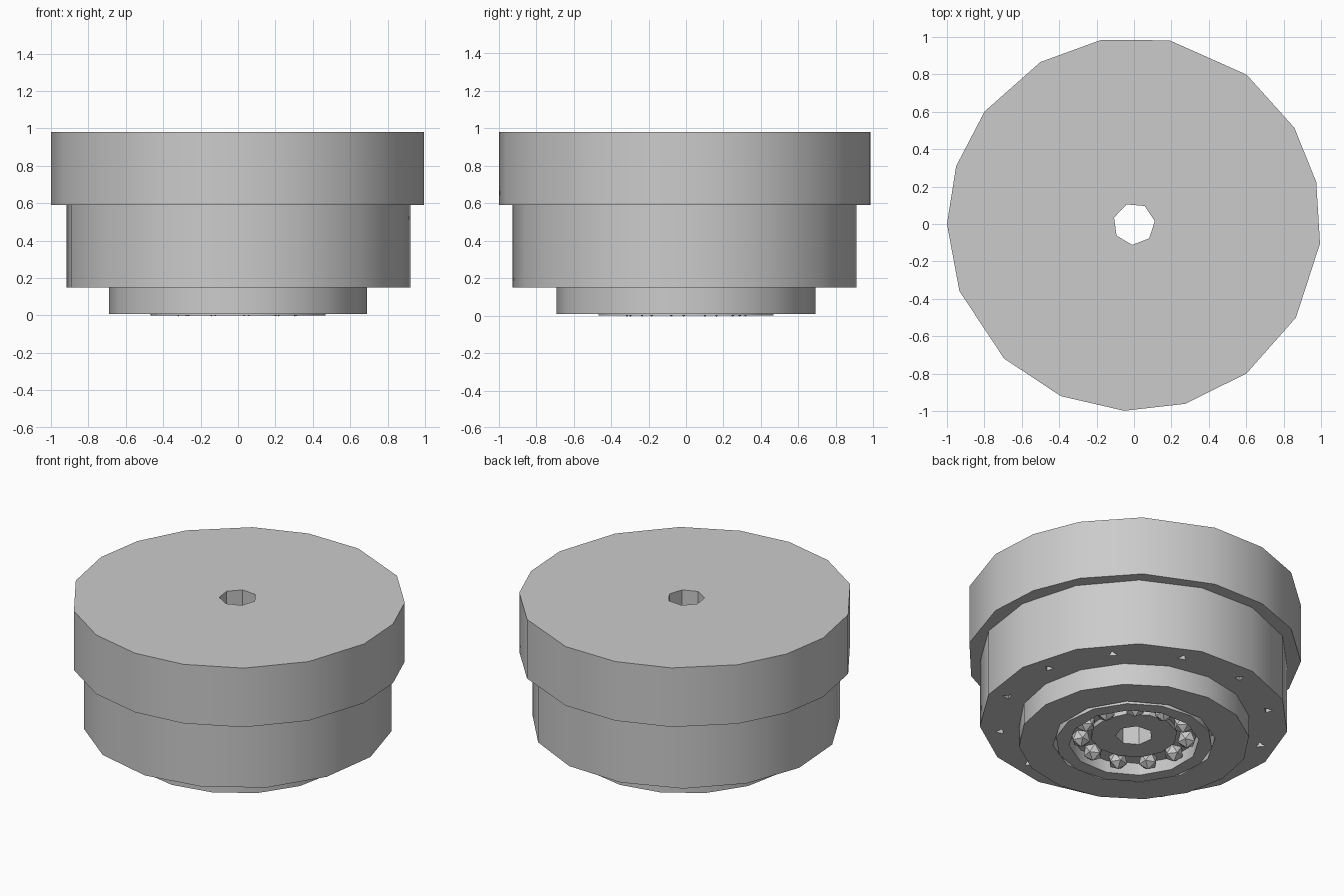
import bpy
import bmesh
from math import cos, sin, radians
from mathutils import Matrix

cube = bpy.data.objects.get("Cube")
if cube:
    bpy.data.objects.remove(cube, do_unlink=True)

grey = bpy.data.materials.new("machined grey")
grey.use_nodes = True
COLOUR = (0.6, 0.6, 0.6, 1)
grey.diffuse_color = COLOUR
grey.node_tree.nodes["Principled BSDF"].inputs["Base Color"].default_value = COLOUR


def add_object(name, bm):
    mesh = bpy.data.meshes.new(name)
    bmesh.ops.recalc_face_normals(bm, faces=bm.faces)
    bm.to_mesh(mesh)
    bm.free()
    mesh.materials.append(grey)
    obj = bpy.data.objects.new(name, mesh)
    bpy.context.collection.objects.link(obj)
    return obj


def even(sides, phase):
    return [phase + 360 * i / sides for i in range(sides)]


def extrude_polygon(bm, angles, radius, z0, z1, centre=(0, 0)):
    """Closed prism with corners at the given angles in degrees."""
    rings = [[bm.verts.new((centre[0] + radius * cos(radians(a)),
                            centre[1] + radius * sin(radians(a)), z))
              for a in angles] for z in (z0, z1)]
    bm.faces.new(rings[0][::-1])
    bm.faces.new(rings[1])
    n = len(angles)
    for i in range(n):
        j = (i + 1) % n
        bm.faces.new((rings[0][i], rings[0][j], rings[1][j], rings[1][i]))


def prism(name, angles, radius, z0, z1):
    bm = bmesh.new()
    extrude_polygon(bm, angles, radius, z0, z1)
    return add_object(name, bm)


def cut(obj, cutter):
    """Subtract the cutter and bake the result."""
    mod = obj.modifiers.new("cut", "BOOLEAN")
    mod.operation = "DIFFERENCE"
    mod.solver = "EXACT"
    mod.object = cutter
    bpy.context.view_layer.objects.active = obj
    bpy.ops.object.modifier_apply(modifier=mod.name)


def smooth(obj):
    bpy.ops.object.select_all(action="DESELECT")
    obj.select_set(True)
    bpy.context.view_layer.objects.active = obj
    bpy.ops.object.shade_smooth_by_angle(angle=radians(30))


# Stacked housing: wide rim, body and lower boss
rim_angles = [-159, -134, -113, -93, -74, -53, -30, -6, 13, 31, 53, 79,
              100, 120, 143, 162, 180]
rim = prism("rim", rim_angles, 1.0, 0.59, 0.98)
body = prism("body", even(15, 220), 0.925, 0.15, 0.59)
boss = prism("boss", even(16, 225), 0.69, 0.007, 0.15)

# Bearing races seated in the boss
outer_race = prism("outer_race", even(14, 225), 0.47, 0.0, 0.08)
inner_race = prism("inner_race", even(12, 220), 0.26, 0.05, 0.08)

# Cutters: shaft bore, bearing seat, race opening, ring of small bolt holes
bore = prism("bore_cutter", even(7, 8), 0.112, -0.2, 1.2)
seat = prism("seat_cutter", even(12, 225), 0.487, -0.1, 0.08)
opening = prism("opening_cutter", even(12, 225), 0.39, -0.1, 0.2)
bm = bmesh.new()
for a in even(12, 11):
    spot = (0.81 * cos(radians(a)), 0.81 * sin(radians(a)))
    extrude_polygon(bm, even(3, a), 0.032, 0.05, 0.3, spot)
bolt_holes = add_object("bolt_hole_cutter", bm)

cut(boss, seat)
cut(outer_race, opening)
cut(body, bolt_holes)
for part in (rim, body, boss, inner_race):
    cut(part, bore)
for part in (rim, body, boss, outer_race, inner_race):
    smooth(part)
for cutter in (bore, seat, opening, bolt_holes):
    bpy.data.objects.remove(cutter, do_unlink=True)

# Faceted bearing balls
bm = bmesh.new()
for a in even(11, 313):
    place = Matrix.Rotation(radians(a), 4, "Z") @ Matrix.Translation((0.32, 0, 0.055))
    bmesh.ops.create_icosphere(bm, subdivisions=1, radius=0.06, matrix=place)
add_object("bearing_balls", bm)
